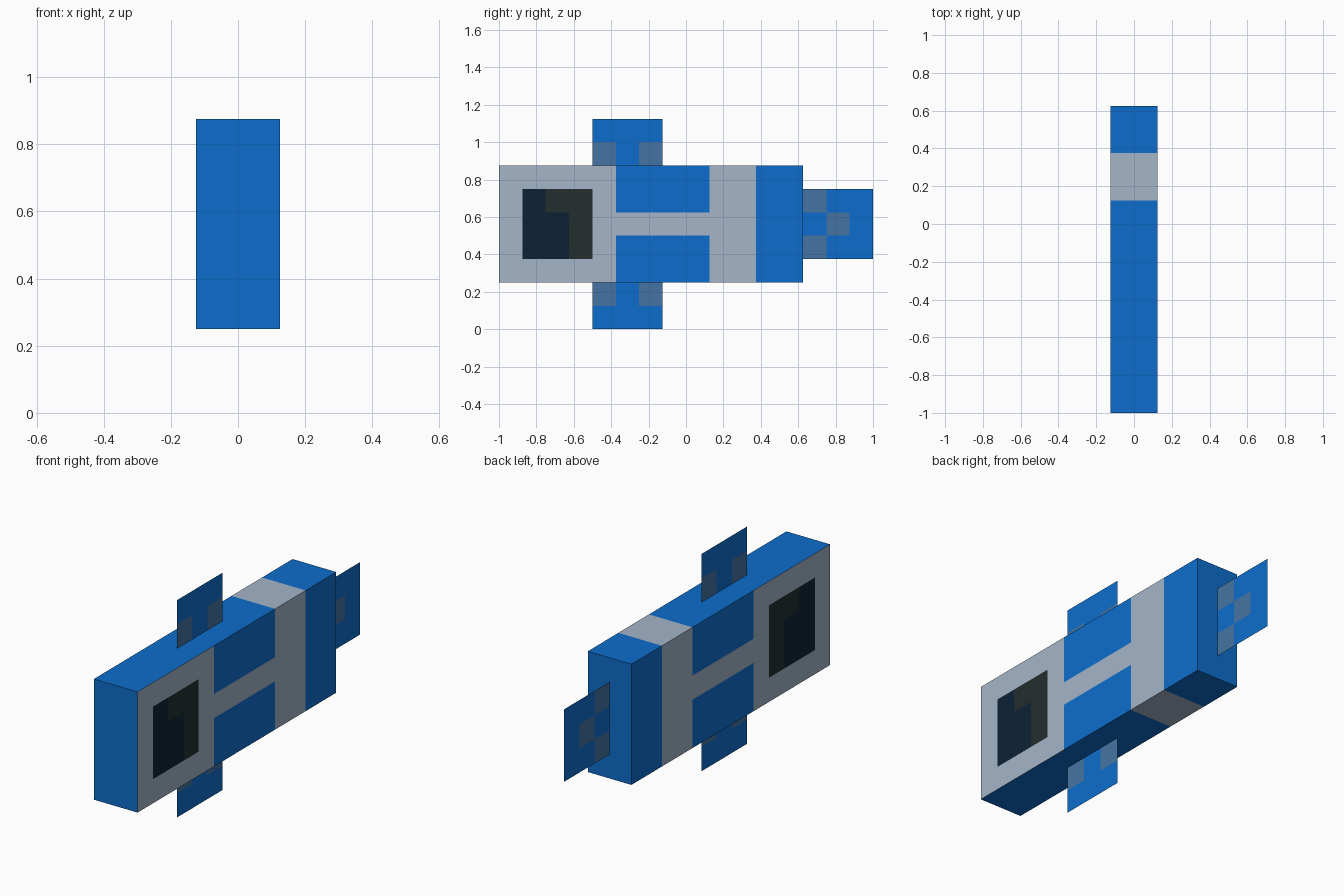
import bpy, bmesh
from mathutils import Vector

if "Cube" in bpy.data.objects:
    bpy.data.objects.remove(bpy.data.objects["Cube"])

U = 0.125  # one block of the pattern


def material(name, rgb):
    lin = [((c / 255 + 0.055) / 1.055) ** 2.4 if c > 10 else c / 255 / 12.92 for c in rgb]
    m = bpy.data.materials.new(name)
    m.diffuse_color = (*lin, 1)
    m.use_nodes = True
    m.node_tree.nodes["Principled BSDF"].inputs["Base Color"].default_value = m.diffuse_color
    return m


BLUE, SILVER, PUPIL, IRIS, FIN_SPOT = range(5)
MATS = [material("blue", (13, 109, 204)), material("silver", (164, 181, 201)),
        material("pupil_navy", (12, 34, 54)), material("iris_olive", (36, 45, 45)),
        material("fin_spot_slate", (70, 116, 163))]


def finish(name, bm, y_cuts, z_cuts, rule):
    """Slice the mesh along y and z, then colour every face by its centre."""
    for axis, cuts in (((0, 1, 0), y_cuts), ((0, 0, 1), z_cuts)):
        for c in cuts:
            bmesh.ops.bisect_plane(bm, geom=bm.verts[:] + bm.edges[:] + bm.faces[:],
                                   dist=1e-5, plane_co=Vector(axis) * c * U, plane_no=axis)
    bm.normal_update()
    for f in bm.faces:
        c = f.calc_center_median() / U
        f.material_index = rule(c.y, c.z, f.normal)
    me = bpy.data.meshes.new(name)
    bm.to_mesh(me)
    bm.free()
    for m in MATS:
        me.materials.append(m)
    ob = bpy.data.objects.new(name, me)
    bpy.context.collection.objects.link(ob)


def body_colour(y, z, n):
    if abs(n.y) > 0.5 or y > 3:          # front, back and rear stripe
        return BLUE
    if y > 1:                            # silver band all round
        return SILVER
    if abs(n.z) > 0.5:                   # top and belly
        return BLUE
    if -7 < y < -4 and 3 < z < 6:        # eye
        return IRIS if (y > -5 or (y > -6 and z > 5)) else PUPIL
    if y > -3 and not 4 < z < 5:         # blue side patches
        return BLUE
    return SILVER


# Body block
bm = bmesh.new()
bmesh.ops.create_cube(bm, size=1)
for v in bm.verts:
    v.co = Vector((v.co.x * 2, -1.5 + v.co.y * 13, 4.5 + v.co.z * 5)) * U
finish("body", bm, (-7, -6, -5, -4, -3, 1, 3), (3, 4, 5, 6), body_colour)


def fin(name, y0, y1, z0, z1, spots):
    """Flat fin on the centre plane; spots are unit cells given by their low corner."""
    bm = bmesh.new()
    bm.faces.new([bm.verts.new((0, y * U, z * U))
                  for y, z in ((y0, z0), (y1, z0), (y1, z1), (y0, z1))])

    def rule(y, z, n):
        return FIN_SPOT if any(a < y < a + 1 and b < z < b + 1 for a, b in spots) else BLUE
    finish(name, bm, range(y0 + 1, y1), range(z0 + 1, z1), rule)


# Fins
fin("top_fin", -4, -1, 7, 9, [(-4, 7), (-2, 7)])
fin("belly_fin", -4, -1, 0, 2, [(-4, 1), (-2, 1)])
fin("tail_fin", 5, 8, 3, 6, [(5, 3), (5, 5), (6, 4)])
